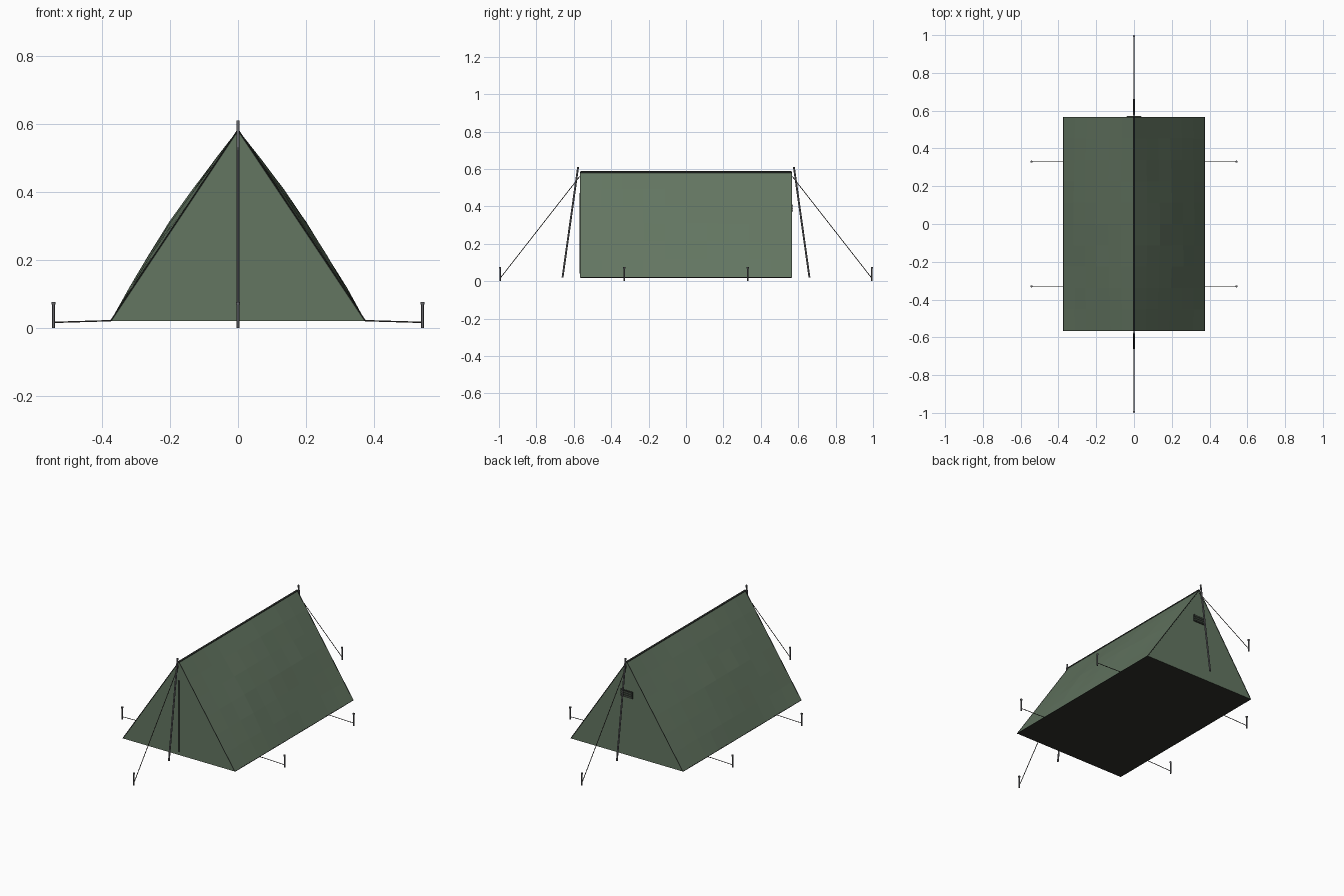
import bpy, bmesh, math, random
from mathutils import Vector

if "Cube" in bpy.data.objects:
    bpy.data.objects.remove(bpy.data.objects["Cube"])

random.seed(4)
W, L, Z0, ZR = 0.375, 0.565, 0.02, 0.583   # half width, half length, floor, ridge


def mat(name, r, g, b):
    m = bpy.data.materials.new(name)
    m.diffuse_color = (r, g, b, 1)
    m.use_nodes = True
    m.node_tree.nodes["Principled BSDF"].inputs["Base Color"].default_value = m.diffuse_color
    return m


GREEN = mat("canvas", 0.125, 0.18, 0.12)
DARK = mat("dark_trim", 0.03, 0.035, 0.03)
FLOOR = mat("groundsheet", 0.03, 0.03, 0.025)
METAL = mat("metal", 0.13, 0.13, 0.14)
ROPE = mat("rope", 0.06, 0.055, 0.05)


def mesh_obj(name, bm, m):
    me = bpy.data.meshes.new(name)
    bm.to_mesh(me)
    bm.free()
    ob = bpy.data.objects.new(name, me)
    bpy.context.collection.objects.link(ob)
    me.materials.append(m)
    return ob


def poly(name, pts, m):
    bm = bmesh.new()
    bm.faces.new([bm.verts.new(p) for p in pts])
    return mesh_obj(name, bm, m)


def rod(name, a, b, r, m, sides=8):
    a, b = Vector(a), Vector(b)
    bpy.ops.mesh.primitive_cylinder_add(vertices=sides, radius=r, depth=(b - a).length,
                                        location=(a + b) / 2)
    ob = bpy.context.object
    ob.name = name
    ob.rotation_euler = (b - a).to_track_quat('Z', 'Y').to_euler()
    ob.data.materials.append(m)
    bpy.ops.object.shade_smooth_by_angle(angle=math.radians(50))


def box(name, loc, size, m):
    bpy.ops.mesh.primitive_cube_add(size=1, location=loc)
    ob = bpy.context.object
    ob.name = name
    ob.scale = size
    ob.data.materials.append(m)


# Slightly billowing roof panels
ROWS, COLS = 6, 10
for s, side in ((-1, "left"), (1, "right")):
    bm = bmesh.new()
    normal = Vector((s * (ZR - Z0), 0, W)).normalized()
    grid = []
    for i in range(ROWS + 1):
        u = i / ROWS
        row = []
        for j in range(COLS + 1):
            v = j / COLS
            p = Vector((s * W * (1 - u), L * (2 * v - 1), Z0 + (ZR - Z0) * u))
            swell = math.sin(math.pi * u) * math.sin(math.pi * v)
            p += normal * swell * (0.016 + random.uniform(-0.003, 0.003))
            row.append(bm.verts.new(p))
        grid.append(row)
    for i in range(ROWS):
        for j in range(COLS):
            q = [grid[i][j], grid[i][j + 1], grid[i + 1][j + 1], grid[i + 1][j]]
            bm.faces.new(q if s > 0 else q[::-1])
    mesh_obj(side + "_roof_panel", bm, GREEN)

# Floor, ridge and side hems
poly("groundsheet", [(-W, -L, Z0), (-W, L, Z0), (W, L, Z0), (W, -L, Z0)], FLOOR)
rod("ridge_seam", (0, -L, ZR), (0, L, ZR), 0.005, DARK)
for s, side in ((-1, "left"), (1, "right")):
    rod(side + "_hem", (s * W, -L, Z0), (s * W, L, Z0), 0.002, DARK, 6)


def stake(name, x, y):
    rod(name, (x, y, 0), (x, y, 0.07), 0.004, METAL)
    rod(name + "_head", (x, y, 0.068), (x, y, 0.076), 0.006, METAL)


# End walls, seams, poles, end guy lines
for s, end in ((-1, "front"), (1, "back")):
    y = s * L
    tri = [(-W, y, Z0), (W, y, Z0), (0, y, ZR)]
    poly(end + "_wall", tri if s < 0 else tri[::-1], GREEN)
    for k, side in ((-1, "left"), (1, "right")):
        rod(f"{end}_{side}_seam", (k * W, y, Z0), (0, y, ZR), 0.002, DARK, 6)
    rod(end + "_pole", (0, s * 0.66, 0.02), (0, s * 0.577, 0.61), 0.005, METAL, 10)
    rod(end + "_guy_line", (0, s * 0.568, 0.56), (0, s * 0.994, 0.015), 0.002, ROPE, 6)
    stake(end + "_stake", 0, s * 0.994)

# Door zip and rear vent
box("door_zip", (0, -L - 0.002, 0.255), (0.006, 0.006, 0.43), DARK)
box("rear_vent", (0, L + 0.002, 0.39), (0.08, 0.006, 0.042), DARK)
for i in range(3):
    box("vent_slat", (0, L + 0.006, 0.378 + 0.012 * i), (0.076, 0.003, 0.003), GREEN)

# Side guy lines and stakes
for s, side in ((-1, "left"), (1, "right")):
    for k, end in ((-1, "front"), (1, "back")):
        rod(f"{side}_{end}_guy_line", (s * W, k * 0.33, 0.021), (s * 0.543, k * 0.33, 0.016),
            0.002, ROPE, 6)
        stake(f"{side}_{end}_stake", s * 0.543, k * 0.33)
